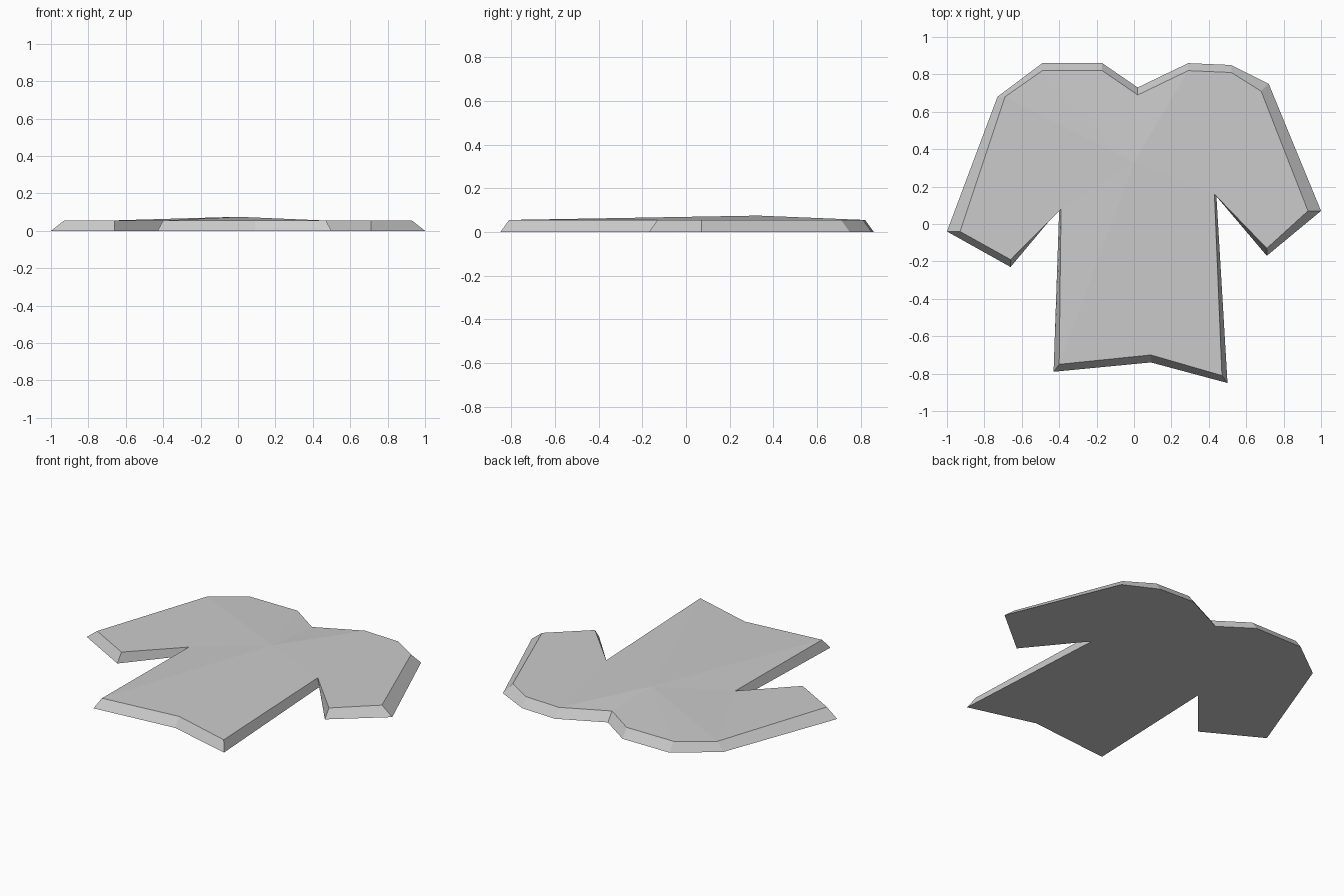
import bpy
import bmesh

# Remove the default cube
cube = bpy.data.objects.get("Cube")
if cube:
    bpy.data.objects.remove(cube, do_unlink=True)

RIM_HEIGHT = 0.055
PEAK = (0.0, 0.33, 0.075)

# Shirt outline, clockwise from the right shoulder: lower edge, then raised rim
lower_outline = [
    (-.49, .86), (-.17, .86), (.02, .73), (.29, .86),      # right shoulder, neck
    (.52, .85), (.72, .75), (1, .07), (.71, -.17),         # left sleeve
    (.44, .16), (.5, -.85), (.09, -.74), (-.43, -.79),     # left armpit, hem
    (-.4, .08), (-.66, -.23), (-1, -.04), (-.73, .68),     # right sleeve
]
upper_outline = [
    (-.49, .82), (-.17, .82), (.02, .69), (.29, .82),
    (.52, .81), (.68, .71), (.93, .07), (.71, -.13),
    (.43, .16), (.47, -.81), (.09, -.7), (-.4, -.75),
    (-.39, .08), (-.66, -.19), (-.93, -.04), (-.69, .68),
]


def make_material(name, colour):
    material = bpy.data.materials.new(name)
    material.use_nodes = True
    material.diffuse_color = colour
    shader = next(n for n in material.node_tree.nodes if n.type == "BSDF_PRINCIPLED")
    shader.inputs["Base Color"].default_value = colour
    return material


def add_ring(bm, outline, height):
    return [bm.verts.new((x, y, height)) for x, y in outline]


bm = bmesh.new()
lower = add_ring(bm, lower_outline, 0)
upper = add_ring(bm, upper_outline, RIM_HEIGHT)
peak = bm.verts.new(PEAK)

# Flat underside and bevelled sides
bm.faces.new(lower)
count = len(lower)
for i in range(count):
    j = (i + 1) % count
    bm.faces.new((lower[i], lower[j], upper[j], upper[i]))

# Flat sleeves
left_shoulder, left_armpit, right_armpit = 3, 8, 12
bm.faces.new(upper[left_shoulder:left_armpit + 1])
bm.faces.new(upper[right_armpit:])

# Slightly raised body, fanned around the chest peak
body = upper[left_armpit:right_armpit + 1] + upper[-1:] + upper[:left_shoulder + 1]
for a, b in zip(body, body[1:] + body[:1]):
    bm.faces.new((a, b, peak))

bmesh.ops.recalc_face_normals(bm, faces=bm.faces)

mesh = bpy.data.meshes.new("shirt")
bm.to_mesh(mesh)
bm.free()
mesh.materials.append(make_material("light grey cloth", (0.6, 0.6, 0.6, 1)))
shirt = bpy.data.objects.new("shirt", mesh)
bpy.context.collection.objects.link(shirt)
